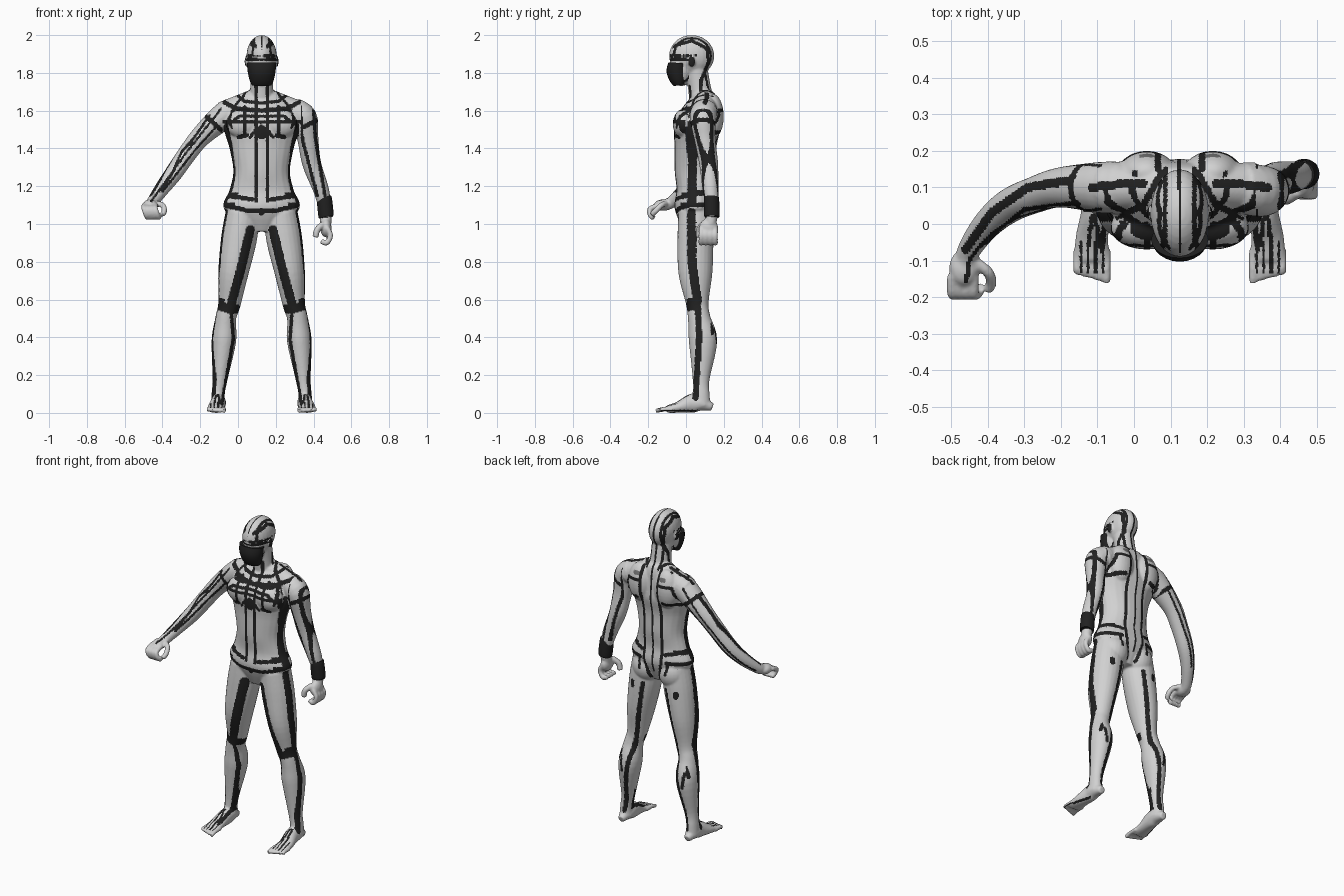
import bpy, bmesh, math
from mathutils import Vector, Matrix

cube = bpy.data.objects.get("Cube")
if cube:
    bpy.data.objects.remove(cube, do_unlink=True)
MIDDLE = 0.125                    # x of the body's own mirror plane
X, Y = Vector((1, 0, 0)), Vector((0, 1, 0))

def material(name, value):
    mat = bpy.data.materials.new(name)
    mat.use_nodes = True
    mat.diffuse_color = (value, value, value, 1)
    shader = mat.node_tree.nodes["Principled BSDF"]
    shader.inputs["Base Color"].default_value = mat.diffuse_color
    shader.inputs["Roughness"].default_value = 0.6
    return mat

SUIT = material("pale grey suit", 0.64)
BLACK = material("black trim", 0.015)
GREY = material("mid grey patch", 0.17)

def spline(points, steps=5):
    """Catmull-Rom interpolation of equal-length tuples."""
    result, last = [], len(points) - 1
    for i in range(last):
        before, start, end, after = (points[max(0, min(last, i + k))] for k in (-1, 0, 1, 2))
        for t in (step / steps for step in range(steps)):
            result.append([b + t * ((c - a) / 2 + t * ((a - 2.5 * b + 2 * c - d / 2)
                           + t * (1.5 * (b - c) + (d - a) / 2)))
                           for a, b, c, d in zip(before, start, end, after)])
    return result + [list(points[last])]

def tube(bm, rings, side=X, sides=24):
    """Skin rings of (x, y, z, half width[, half depth]) across their path."""
    rings = spline(rings)
    centres = [Vector(ring[:3]) for ring in rings]
    angles = [math.tau * k / sides for k in range(sides)]
    loops = []
    for i, ring in enumerate(rings):
        along = (centres[min(i + 1, len(rings) - 1)] - centres[max(i - 1, 0)]).normalized()
        across = (side - along * side.dot(along)).normalized()
        deep = along.cross(across) * ring[-1]
        across = across * ring[3]
        loops.append([bm.verts.new(centres[i] + across * math.cos(angle) + deep * math.sin(angle))
                      for angle in angles])
    for low, high in zip(loops, loops[1:]):
        for k in range(sides):
            bm.faces.new((low[k - 1], low[k], high[k], high[k - 1]))
    bm.faces.new(loops[0][::-1])
    bm.faces.new(loops[-1])

def ball(bm, centre, radii):
    bmesh.ops.create_uvsphere(bm, u_segments=24, v_segments=16, radius=1,
                              matrix=Matrix.LocRotScale(Vector(centre), None, Vector(radii)))

def finger(bm, side, radius, *joints):
    tube(bm, [(*joint, radius) for joint in joints], side=side, sides=12)

def make_object(bm, name):
    bmesh.ops.recalc_face_normals(bm, faces=bm.faces)
    mesh = bpy.data.meshes.new(name)
    bm.to_mesh(mesh)
    bm.free()
    obj = bpy.data.objects.new(name, mesh)
    bpy.context.collection.objects.link(obj)
    return obj

# Torso, neck and head
bm = bmesh.new()
torso = [(.05, .96, .07, .06), (.05, 1.08, .2, .11), (.05, 1.18, .17, .1), (.05, 1.28, .15, .11),
         (.05, 1.4, .17, .11), (.06, 1.52, .2, .12), (.09, 1.64, .16, .08), (.09, 1.69, .1, .06)]
tube(bm, [(MIDDLE, *ring) for ring in torso])
tube(bm, [(MIDDLE, .09, 1.6, .07), (MIDDLE, .07, 1.73, .06), (MIDDLE, .05, 1.85, .06)])
ball(bm, (MIDDLE, .03, 1.89), (.08, .12, .11))
ball(bm, (MIDDLE, -.025, 1.82), (.066, .064, .09))
for s in (-1, 1):
    # Chest, shoulder blades, buttocks, ears and the slope from neck to shoulder
    ball(bm, (MIDDLE + s * .09, -.01, 1.53), (.1, .06, .08))
    ball(bm, (MIDDLE + s * .09, .14, 1.57), (.08, .06, .12))
    ball(bm, (MIDDLE + s * .09, .07, 1.02), (.09, .09, .1))
    ball(bm, (MIDDLE + s * .08, .03, 1.86), (.01, .02, .03))
    tube(bm, [(MIDDLE, .09, 1.67, .06), (MIDDLE + s * .1, .1, 1.63, .06),
              (MIDDLE + s * .2, .1, 1.58, .07)], side=Y)
    # Legs, feet and toes
    leg = [(.1, .05, 1.06, .09, .09), (.12, .05, .92, .095, .095), (.15, .05, .74, .08, .09),
           (.17, .06, .58, .06, .06), (.19, .07, .5, .055, .06), (.2, .09, .38, .065, .075),
           (.22, .08, .18, .04, .045), (.23, .08, .1, .035, .045), (.23, .08, .04, .04, .05)]
    foot = [(.23, .14, .03, .02, .02), (.23, .08, .05, .04, .04), (.23, .03, .05, .04, .05),
            (.24, -.04, .03, .045, .03), (.24, -.1, .02, .05, .02)]
    for part in (leg, foot):
        tube(bm, [(MIDDLE + s * u, *rest) for u, *rest in part])
    for i in range(5):
        u = MIDDLE + s * (.2 + .02 * i)
        finger(bm, X, .012, (u, -.07, .02), (u, -.12, .02), (u, .007 * i - .16, .01))

# Left arm and its relaxed hand
tube(bm, [(.29, .1, 1.6, .07), (.35, .09, 1.56, .07), (.37, .1, 1.45, .056), (.39, .12, 1.32, .05),
          (.44, .13, 1.18, .042), (.46, .14, 1.08, .033), (.465, .13, 1, .03)], side=Y)
ball(bm, (.465, .12, .98), (.03, .05, .05))
for i in range(4):
    y = .08 + .025 * i
    finger(bm, Y, .014, (.47, y, .98), (.49, y, .94), (.47, y, .9), (.44, y, .91))
finger(bm, Y, .017, (.45, .09, 1), (.42, .07, .97), (.41, .07, .93))

# Right arm, swung out and forward, with fingers curled down
tube(bm, [(-.03, .1, 1.6, .07), (-.09, .1, 1.56, .07), (-.2, .1, 1.46, .055), (-.27, .08, 1.37, .05),
          (-.34, .05, 1.27, .047), (-.4, 0, 1.19, .04), (-.45, -.07, 1.12, .032), (-.46, -.11, 1.1, .03)],
     side=Y)
ball(bm, (-.465, -.12, 1.1), (.04, .05, .03))
for i in range(4):
    x = .02 * i - .497
    finger(bm, X, .014, (x, -.14, 1.1), (x, -.19, 1.08), (x + .01, -.19, 1.05), (x + .02, -.17, 1.03))
finger(bm, X, .015, (-.44, -.1, 1.11), (-.4, -.13, 1.1), (-.39, -.16, 1.07), (-.4, -.18, 1.05))

# Fuse the parts into one smooth skin
body = make_object(bm, "body")
fuse = body.modifiers.new("fuse", "REMESH")
fuse.mode = "VOXEL"
fuse.voxel_size = 0.006
relax = body.modifiers.new("relax", "SMOOTH")
relax.iterations = 4
bpy.context.view_layer.update()
skin = bpy.data.meshes.new_from_object(body.evaluated_get(bpy.context.evaluated_depsgraph_get()))
body.modifiers.clear()
body.data = skin
skin.materials.clear()
for mat in (SUIT, BLACK, GREY):
    skin.materials.append(mat)

# Painted stripes: half width, then path points as seen from one direction
HAIR, THIN, LINE, BAND, PATCH, WIDE = .004, .006, .009, .012, .016, .024
painted = {}

def stripes(view, slot=1, **lines):
    painted.setdefault(view, []).extend((half, path, slot) for half, *path in lines.values())

stripes("front", collar=(LINE, (0, 1.64), (.09, 1.65), (.14, 1.69)), yoke=(BAND, (0, 1.6), (.13, 1.61), (.21, 1.65)),
        chest_top=(LINE, (0, 1.57), (.12, 1.57), (.17, 1.53)), chest_bar=(LINE, (0, 1.54), (.2, 1.54)),
        centre_pair=(LINE, (.03, 1.73), (.03, 1.12)), sternum=(WIDE, (0, 1.5), (0, 1.47)),
        chest_strap=(LINE, (.09, 1.62), (.09, 1.48)), chest_patch=(BAND, (.08, 1.47), (.12, 1.46)),
        chest_notch=(LINE, (.03, 1.5), (.06, 1.46)), waist=(LINE, (.19, 1.54), (.16, 1.4), (.15, 1.26)))
stripes("front", upper_belt=(BAND, (.05, 1.13), (.18, 1.15)), lower_belt=(BAND, (0, 1.07), (.07, 1.07), (.2, 1.1)),
        buckle=(PATCH, (0, 1.07), (0, 1.06)), eye_line=(THIN, (0, 1.87), (.08, 1.87)),
        brow=(THIN, (.01, 1.89), (.08, 1.89)), forehead=(THIN, (.04, 1.98), (.05, 1.89)),
        inner_thigh=(WIDE, (.06, .97), (.11, .76), (.16, .58)),
        knee_band=(WIDE, (.13, .55), (.17, .55), (.23, .57)), shin=(LINE, (.16, .52), (.15, .39), (.21, .05)))
stripes("side", flank=(WIDE, (.04, 1.5), (.03, 1.12)), upper_belt=(BAND, (-.07, 1.15), (.16, 1.17)),
        outer_thigh=(WIDE, (.03, 1.06), (.03, .8), (.06, .6)), outer_shin=(PATCH, (.06, .6), (.07, .4), (.05, .08)),
        lower_belt=(BAND, (-.07, 1.1), (.16, 1.1)), knee_band=(WIDE, (0, .58), (.06, .59)),
        sole=(THIN, (-.14, .01), (.12, .01)), temple=(LINE, (-.07, 1.94), (.03, 1.97), (.11, 1.93)),
        nape=(LINE, (.11, 1.93), (.12, 1.86), (.08, 1.76), (.08, 1.68)), eye_line=(LINE, (-.1, 1.87), (0, 1.87)),
        ear=(PATCH, (.03, 1.85), (.03, 1.87)), calf=(LINE, (.14, .5), (.14, .42)),
        armpit=(LINE, (-.06, 1.5), (-.03, 1.57), (.04, 1.62)))
stripes("back", slot=2, blade_patch=(BAND, (.08, 1.64), (.1, 1.64)))
stripes("back", spine=(THIN, (0, 1.98), (0, 1.03)), skull=(THIN, (.04, 1.97), (.04, 1.68)),
        back_pair=(LINE, (.06, 1.68), (.06, 1.1), (.03, .98)), blade_top=(LINE, (.06, 1.6), (.15, 1.6), (.18, 1.5)),
        blade_bar=(BAND, (.09, 1.49), (.17, 1.48)), upper_belt=(BAND, (.08, 1.15), (.18, 1.17)),
        lower_belt=(BAND, (.09, 1.1), (.2, 1.1)), buttock=(LINE, (.1, 1.1), (.09, 1.03)),
        inner_leg=(BAND, (.08, .93), (.12, .7), (.19, .3), (.22, .08)),
        thigh_patch=(PATCH, (.15, .92), (.15, .9)), calf_patch=(LINE, (.22, .44), (.21, .35)))
stripes("crown", parting=(HAIR, (0, -.1), (0, .13)), side_line=(THIN, (.04, -.1), (.04, .13)))
stripes("shoulder", strap=(BAND, (.1, .11), (.16, .11), (.24, .1)), collar_bone=(LINE, (.05, .14), (.1, .05), (.17, .02)))
stripes("foot", inner_line=(THIN, (.22, -.06), (.23, .02)), outer_line=(THIN, (.25, -.06), (.24, .02)))
for i in range(4):
    stripes("foot", toe_gap=(HAIR, (.21 + .02 * i, -.13), (.21 + .02 * i, -.05)))
stripes("arm", left_inner=(LINE, (.33, 1.62), (.34, 1.45), (.42, 1.15)), left_band=(BAND, (.32, 1.5), (.42, 1.55)),
        left_outer=(LINE, (.4, 1.6), (.41, 1.45), (.46, 1.15)), right_band=(BAND, (-.17, 1.57), (-.08, 1.49)),
        right_outer=(THIN, (-.09, 1.61), (-.28, 1.37), (-.46, 1.12)),
        right_inner=(THIN, (-.12, 1.51), (-.22, 1.4), (-.4, 1.17)))
stripes("arm_top", rear=(BAND, (-.09, .12), (-.17, .12), (-.29, .1), (-.39, .03), (-.46, -.07)),
        centre=(THIN, (-.14, .06), (-.3, .04), (-.42, -.06)))

def near(px, py, path, half):
    for (ax, ay), (bx, by) in zip(path, path[1:]):
        dx, dy = bx - ax, by - ay
        t = max(0, min(1, ((px - ax) * dx + (py - ay) * dy) / (dx * dx + dy * dy)))
        if math.hypot(px - ax - t * dx, py - ay - t * dy) < half:
            return True
    return False

def paint(centre, normal):
    x, y, z = centre
    u = abs(x - MIDDLE)
    outward = normal.x if x > MIDDLE else -normal.x
    if (u > .207 and z > 1) or (u > .26 and z > .85):
        seen = {"arm": (x, z)}
        if normal.z > .25:
            seen["shoulder" if z > 1.58 else "arm_top"] = (u, y) if z > 1.58 else (x, y)
    else:
        seen = {"front" if normal.y < .15 else "back": (u, z)}
        if outward > .45:
            seen["side"] = (y, z)
        if normal.z > .4:
            seen["crown" if z > 1.88 else "foot" if z < .15 else "shoulder"] = (u, y)
    for view, spot in seen.items():
        for half, path, slot in painted[view]:
            if near(*spot, path, half):
                return slot
    return 0

for face in skin.polygons:
    face.material_index = paint(face.center, face.normal)
    face.use_smooth = True

# Face mask and wristband
def accessory(name, rings, side=X):
    shape = bmesh.new()
    tube(shape, rings, side=side)
    obj = make_object(shape, name)
    obj.data.materials.append(BLACK)
    bpy.ops.object.select_all(action="DESELECT")
    obj.select_set(True)
    bpy.context.view_layer.objects.active = obj
    bpy.ops.object.shade_smooth_by_angle(angle=math.radians(40))

accessory("face_mask", [(MIDDLE, -.035, 1.735, .052, .03), (MIDDLE, -.04, 1.765, .065, .047),
                        (MIDDLE, -.045, 1.81, .074, .058), (MIDDLE, -.043, 1.853, .078, .05)])
accessory("wristband", [(.456, .135, 1.14, .034), (.457, .135, 1.134, .04),
                        (.466, .137, 1.046, .041), (.467, .137, 1.04, .035)], side=Y)
